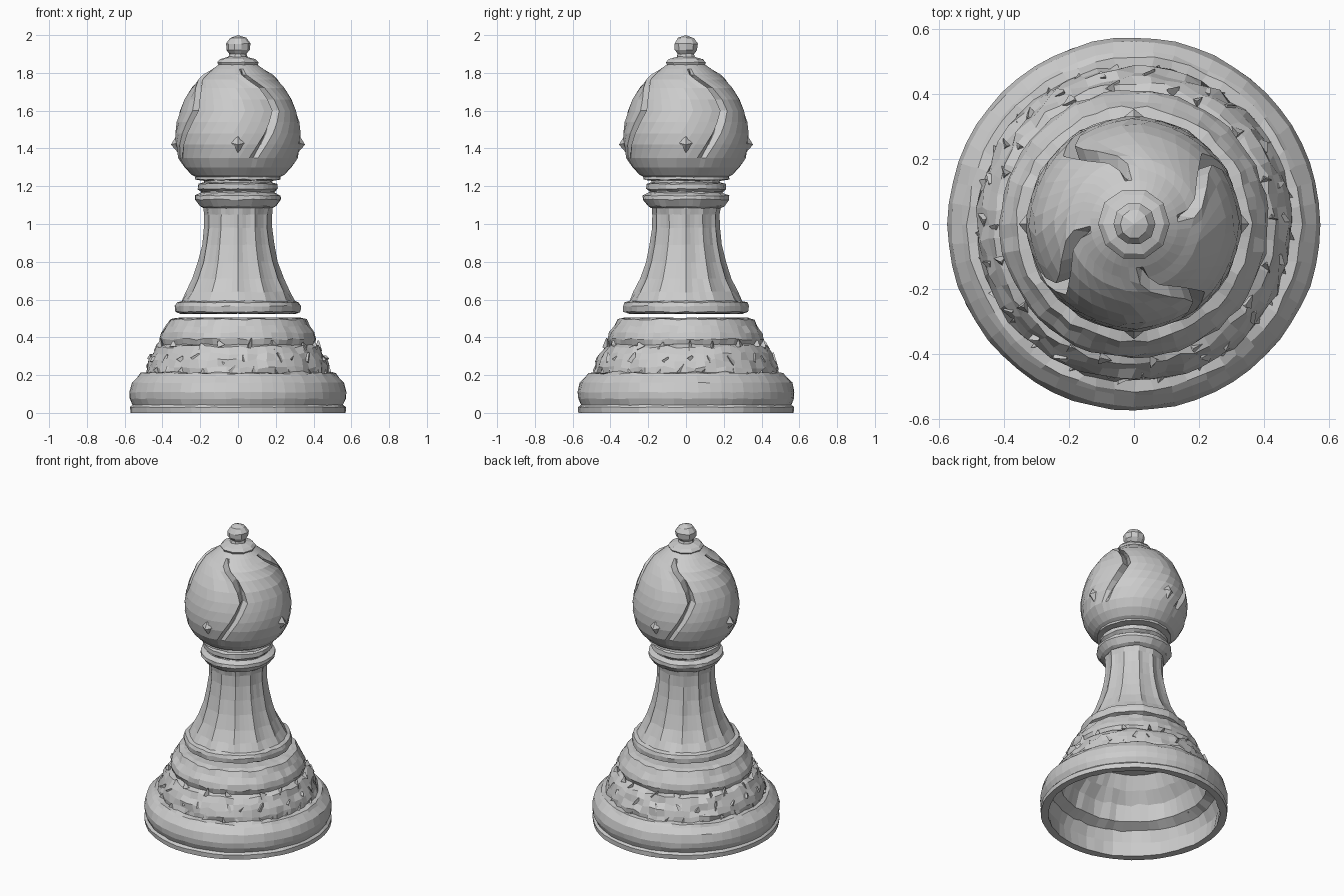
import bpy, bmesh, math, random
from mathutils import Vector, Matrix

if "Cube" in bpy.data.objects:
    bpy.data.objects.remove(bpy.data.objects["Cube"])

random.seed(4)


def finish(name, bm):
    bmesh.ops.remove_doubles(bm, verts=bm.verts, dist=0.0005)
    bmesh.ops.recalc_face_normals(bm, faces=bm.faces)
    mesh = bpy.data.meshes.new(name)
    bm.to_mesh(mesh)
    bm.free()
    obj = bpy.data.objects.new(name, mesh)
    bpy.context.collection.objects.link(obj)
    return obj


def skin(bm, rows):
    n = len(rows[0])
    for a, b in zip(rows, rows[1:]):
        for i in range(n):
            j = (i + 1) % n
            bm.faces.new((a[i], a[j], b[j], b[i]))


def lathe(name, profile, segs, shape=None, jitter=None):
    """Revolve (r, z) points; shape scales the radius, jitter roughens it."""
    bm = bmesh.new()
    rows = []
    for k, (r, z) in enumerate(profile):
        row = []
        for i in range(segs):
            a = math.tau * i / segs
            rr, zz = r, z
            if shape:
                rr *= shape(a, r, z)
            if jitter and r > 0:
                amp = jitter(r, z)
                rr += random.uniform(-amp, amp * 0.6)
                zz += random.uniform(-amp, amp) * 0.7 if z > 0 else 0
                a += random.uniform(-amp, amp) * 1.5
            row.append(bm.verts.new((rr * math.cos(a), rr * math.sin(a), zz)))
        rows.append(row)
    skin(bm, rows)
    return finish(name, bm)


def lerp(table, z):
    if z <= table[0][0]:
        return table[0][1]
    for (z0, v0), (z1, v1) in zip(table, table[1:]):
        if z <= z1:
            return v0 + (v1 - v0) * (z - z0) / (z1 - z0)
    return table[-1][1]


# Hollow stepped base with a weathered carved band
base_profile = [
    (0, 0.45), (0.31, 0.45), (0.36, 0.37), (0.42, 0.30), (0.45, 0.20),
    (0.51, 0.17), (0.535, 0.10), (0.525, 0.0),
    (0.57, 0.0), (0.572, 0.03), (0.558, 0.042), (0.572, 0.075),
    (0.575, 0.11), (0.562, 0.16), (0.53, 0.195), (0.515, 0.21), (0.487, 0.213),
    (0.485, 0.24), (0.472, 0.28), (0.455, 0.315), (0.435, 0.35),
    (0.405, 0.362), (0.415, 0.39), (0.405, 0.425), (0.38, 0.46),
    (0.362, 0.495), (0.33, 0.503), (0, 0.503)]


def base_jitter(r, z):
    if r > 0.54 or r < 0.34:
        return 0.003
    return 0.012 if 0.21 < z < 0.36 else 0.007


lathe("base", base_profile, 56, jitter=base_jitter)

# Chips standing out of the carved band
bm = bmesh.new()
for row, (count, r, z) in enumerate([(22, 0.462, 0.29), (26, 0.475, 0.225), (18, 0.425, 0.36)]):
    for i in range(count):
        a = math.tau * (i + random.uniform(-0.3, 0.3)) / count
        m = (Matrix.Rotation(a, 4, 'Z') @ Matrix.Translation((r, 0, z + random.uniform(-0.01, 0.01)))
             @ Matrix.Rotation(random.uniform(-0.8, 0.8), 4, 'X')
             @ Matrix.Diagonal((0.024, random.uniform(0.015, 0.03), random.uniform(0.015, 0.035), 1)))
        bmesh.ops.create_cone(bm, cap_ends=True, segments=3, radius1=1, radius2=0.2, depth=1.6, matrix=m)
finish("base_chips", bm)

# Fluted column with a foot flange, floating just above the base
column_profile = [
    (0, 0.525), (0.30, 0.525), (0.328, 0.535), (0.33, 0.565), (0.322, 0.585),
    (0.298, 0.592), (0.275, 0.64), (0.24, 0.71), (0.21, 0.80), (0.19, 0.89),
    (0.178, 0.98), (0.178, 1.05), (0.182, 1.10), (0, 1.10)]


def flutes(a, r, z):
    fade = 1 if 0.62 < z < 1.06 else 0.25
    return 1 - 0.06 * fade * abs(math.sin(a * 6)) ** 0.7 + 0.01


lathe("column", column_profile, 48, shape=flutes,
      jitter=lambda r, z: 0.004 if z < 0.6 else 0.003)

# Two collar rings and the thin lip under the head
collar_profile = [
    (0, 1.085), (0.185, 1.085), (0.205, 1.095), (0.23, 1.13), (0.228, 1.15),
    (0.195, 1.165), (0.195, 1.172), (0.212, 1.185), (0.21, 1.212),
    (0.18, 1.22), (0.18, 1.23), (0.228, 1.235), (0.226, 1.25), (0, 1.25)]
lathe("collar", collar_profile, 36, jitter=lambda r, z: 0.004)

# Head: the mesh columns follow four curved slots, so each petal edge is crisp
head_radius = [(1.24, 0.205), (1.26, 0.245), (1.30, 0.283), (1.35, 0.310), (1.42, 0.326),
               (1.48, 0.327), (1.54, 0.318), (1.60, 0.302), (1.66, 0.278),
               (1.72, 0.240), (1.765, 0.203), (1.79, 0.170), (1.82, 0.135), (1.845, 0.10)]
slot_path = [(1.34, 14), (1.38, 18), (1.50, 32), (1.62, 43), (1.72, 31), (1.79, 10), (1.845, 4)]
slot_depth = [(1.34, 0), (1.42, 0.025), (1.52, 0.045), (1.74, 0.06), (1.79, 0.03), (1.82, 0)]
offsets = [-4, 0, 0.8, 5, 14, 24, 34, 45, 56, 66, 76]

bm = bmesh.new()
rows = []
for z, r in head_radius:
    row = []
    for q in range(4):
        for off in offsets:
            ang = lerp(slot_path, z) + off
            rr = r
            if off in (0, 0.8):
                rr -= lerp(slot_depth, z)
            elif off == -4 and 1.68 < z < 1.8:
                rr += 0.012
            # faint seam ridge towards each axis
            near = abs((ang + 45) % 90 - 45)
            if 1.3 < z < 1.8:
                rr += 0.008 * max(0, 1 - near / 14)
            a = math.radians(-90 + 90 * q + ang)
            row.append(bm.verts.new((rr * math.cos(a), rr * math.sin(a), z)))
    rows.append(row)
skin(bm, rows)
bm.faces.new(rows[0])
bm.faces.new(rows[-1])
finish("head", bm)

# Diamond studs on the four axes of the head
bm = bmesh.new()
for q in range(4):
    m = Matrix.Rotation(math.pi / 2 * q, 4, 'Z') @ Matrix.Translation((0.318, 0, 1.43))
    pts = [(0.037, 0, -0.01), (0, 0.045, 0), (0, 0, 0.052), (0, -0.045, 0), (0, 0, -0.052), (-0.03, 0, 0)]
    v = [bm.verts.new(m @ Vector(p)) for p in pts]
    for i in range(4):
        bm.faces.new((v[0], v[1 + i], v[1 + (i + 1) % 4]))
        bm.faces.new((v[5], v[1 + (i + 1) % 4], v[1 + i]))
finish("head_studs", bm)

# Cap disc and finial knob
lathe("finial", [
    (0, 1.83), (0.10, 1.835), (0.112, 1.855), (0.095, 1.872), (0.05, 1.885),
    (0.045, 1.90), (0.062, 1.92), (0.066, 1.955), (0.045, 1.985), (0, 2.0)],
    10, jitter=lambda r, z: 0.003)
